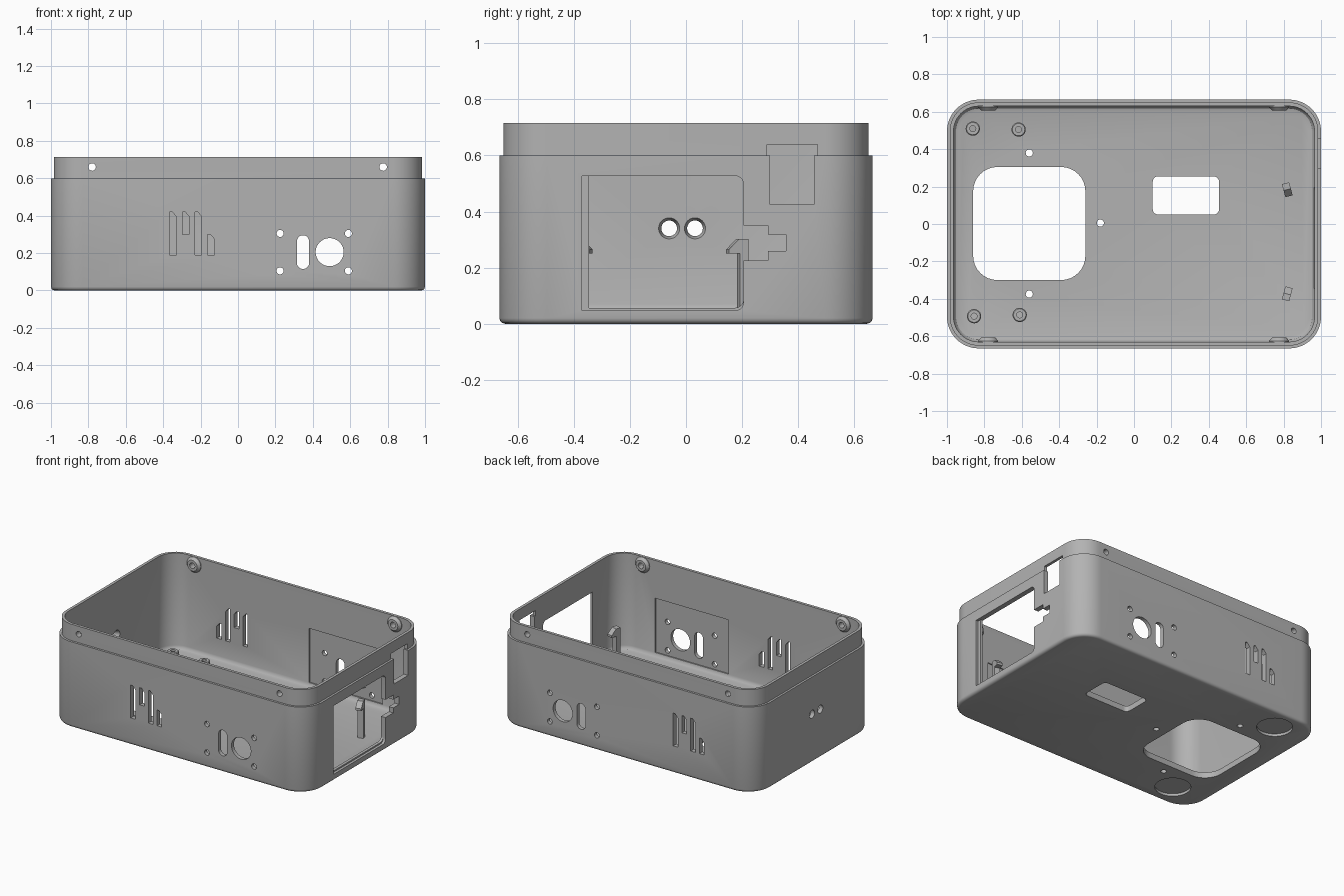
import bpy, bmesh
from math import pi, cos, sin, radians
from mathutils import Matrix, Vector

if "Cube" in bpy.data.objects:
    bpy.data.objects.remove(bpy.data.objects["Cube"])

grey = bpy.data.materials.new("plain grey")
grey.use_nodes = True
tone = (0.45, 0.45, 0.45, 1)
grey.diffuse_color = tone
grey.node_tree.nodes["Principled BSDF"].inputs["Base Color"].default_value = tone


def make(name, bm):
    bmesh.ops.recalc_face_normals(bm, faces=bm.faces)
    me = bpy.data.meshes.new(name)
    bm.to_mesh(me)
    bm.free()
    me.materials.append(grey)
    ob = bpy.data.objects.new(name, me)
    bpy.context.scene.collection.objects.link(ob)
    return ob


def place(axis, u, v, d):
    return {"x": (d, u, v), "y": (u, d, v), "z": (u, v, d)}[axis]


def rounded(u0, u1, v0, v1, r, n=8):
    """Rounded rectangle outline."""
    pts = []
    for i, (cu, cv) in enumerate([(u1 - r, v1 - r), (u0 + r, v1 - r),
                                  (u0 + r, v0 + r), (u1 - r, v0 + r)]):
        for k in range(n + 1):
            a = (i + k / n) * pi / 2
            pts.append((cu + r * cos(a), cv + r * sin(a)))
    return pts


def circle(u, v, r, n=32):
    return [(u + r * cos(2 * pi * k / n), v + r * sin(2 * pi * k / n)) for k in range(n)]


def box(u0, u1, v0, v1):
    return [(u0, v0), (u1, v0), (u1, v1), (u0, v1)]


def stack(name, loops, closed=False):
    """Bridge equal loops of 3D points, capped or closed into a ring."""
    bm = bmesh.new()
    rings = [[bm.verts.new(p) for p in loop] for loop in loops]
    pairs = list(zip(rings, rings[1:]))
    if closed:
        pairs.append((rings[-1], rings[0]))
    else:
        bm.faces.new(rings[0])
        bm.faces.new(rings[-1])
    for a, b in pairs:
        for i in range(len(a)):
            j = (i + 1) % len(a)
            bm.faces.new((a[i], a[j], b[j], b[i]))
    return make(name, bm)


def prism(name, pts, axis, d0, d1):
    return stack(name, [[place(axis, u, v, d) for u, v in pts] for d in (d0, d1)])


def tube(name, u, v, axis, profile):
    """Ring with a hole: profile is a closed list of (radius, depth)."""
    return stack(name, [[place(axis, a, b, d) for a, b in circle(u, v, r)]
                        for r, d in profile], closed=True)


# Shell: rounded tray with stepped lip, hollow inside
WALL, FLOOR, LIP, TOP = 0.035, 0.04, 0.6, 0.715
HX, HY, RAD = 1.0, 0.665, 0.17
profile = [(0.02, 0), (0.01, 0.003), (0.003, 0.01), (0, 0.02), (0, LIP), (0.015, LIP),
           (0.015, TOP), (WALL, TOP), (WALL, FLOOR + 0.03), (WALL + 0.004, FLOOR + 0.015),
           (WALL + 0.013, FLOOR + 0.005), (WALL + 0.03, FLOOR)]
case = stack("case_shell", [[(x, y, z) for x, y in
                             rounded(i - HX, HX - i, i - HY, HY - i, RAD - i, 14)]
                            for i, z in profile])

cutters = []


def cut(pts, axis, d0, d1):
    cutters.append(prism("cutter", pts, axis, d0, d1))


# Floor openings, screw holes and foot recesses
cut(rounded(-0.86, -0.26, -0.3, 0.305, 0.13), "z", -0.1, 0.1)
cut(rounded(0.1, 0.455, 0.05, 0.255, 0.03), "z", -0.1, 0.1)
for x, y in [(-0.56, 0.38), (-0.18, 0.005), (-0.56, -0.375)]:
    cut(circle(x, y, 0.019, 20), "z", -0.1, 0.1)
for x, y in [(-0.74, 0.508), (-0.733, -0.49)]:
    cut(circle(x, y, 0.115, 48), "z", -0.1, 0.018)

# Front and back wall openings
for s in (-1, 1):
    near, far = sorted((s * 0.6, s * 0.7))
    # thinned pocket behind the fan holes
    cut(box(0.11, 0.68, 0.07, 0.45), "y", *sorted((s * 0.55, s * 0.638)))
    for x in (0.225, 0.59):
        for z in (0.105, 0.305):
            cut(circle(x, z, 0.019, 20), "y", near, far)
    cut(rounded(0.315, 0.38, 0.115, 0.295, 0.032), "y", near, far)
    cut(circle(0.49, 0.205, 0.075, 48), "y", near, far)
    for x in (-0.78, 0.776):
        cut(circle(x, 0.66, 0.02, 20), "y", near, far)
    # vent slots with one clipped top corner
    for off, z0, z1 in [(0, 0.19, 0.42), (0.069, 0.3, 0.42), (0.136, 0.19, 0.42), (0.204, 0.19, 0.3)]:
        slot = [(off, z0), (off + 0.036, z0), (off + 0.036, z1 - 0.025),
                (off + 0.014, z1), (off, z1)]
        cut([(-0.366 - s * u, z) for u, z in slot], "y", near, far)

# Side window with an outer ledge, plus the stepped key slot
cut(rounded(-0.345, 0.205, 0.057, 0.527, 0.03), "x", 0.9, 1.1)
cut(box(-0.345, 0.0, 0.057, 0.527), "x", 0.9, 1.1)
cut(box(-0.37, -0.2, 0.047, 0.527), "x", 0.982, 1.1)
cut(rounded(-0.3, 0.205, 0.047, 0.4, 0.03), "x", 0.982, 1.1)
cut(box(0.15, 0.292, 0.225, 0.35), "x", 0.9, 1.1)
cut(box(0.25, 0.356, 0.26, 0.318), "x", 0.9, 1.1)
# Upper notch through wall and lip
cut(box(0.3, 0.457, 0.425, 0.62), "x", 0.9, 1.1)
cut(box(0.288, 0.468, LIP, 0.638), "x", 0.9, 1.1)

# Pair of countersunk holes in the opposite wall
for y in (-0.06, 0.032):
    cutters.append(stack("cutter", [[(d, a, b) for a, b in circle(y, 0.34, r)]
                                    for r, d in [(0.028, -1.1), (0.028, -0.99), (0.038, -0.964), (0.038, -0.9)]]))

for c in cutters:
    c.hide_render = True
    mod = case.modifiers.new("cut", "BOOLEAN")
    mod.operation, mod.solver, mod.object = "DIFFERENCE", "EXACT", c
graph = bpy.context.evaluated_depsgraph_get()
carved = bpy.data.meshes.new_from_object(case.evaluated_get(graph))
case.modifiers.clear()
case.data = carved
for c in cutters:
    bpy.data.objects.remove(c)

parts = [case]

# Floor standoffs
for x, y in [(-0.862, 0.51), (-0.617, 0.505), (-0.855, -0.493), (-0.611, -0.486)]:
    parts.append(tube("floor_standoff", x, y, "z",
                      [(0.016, FLOOR - 0.004), (0.038, FLOOR - 0.004), (0.038, 0.075),
                       (0.033, 0.08), (0.016, 0.08)]))

# Tapered screw bosses inside the lip
for s in (-1, 1):
    for x in (-0.78, 0.776):
        parts.append(tube("lip_boss", x, 0.66, "y",
                          [(0.02, s * 0.632), (0.054, s * 0.632), (0.054, s * 0.625),
                           (0.038, s * 0.607), (0.02, s * 0.607)]))

# Snap hooks standing on the floor: side profile, lean turned about z
hook = [(0, FLOOR - 0.005), (0.032, FLOOR - 0.005), (0.032, 0.25), (0.072, 0.25),
        (0.072, 0.265), (0.035, 0.302), (0, 0.302)]
for y, s, turn in [(0.218, -1, 15), (-0.408, 1, -15)]:
    ob = prism("snap_hook", [(s * u, z) for u, z in hook], "x", -0.02, 0.02)
    ob.data.transform(Matrix.Translation(Vector((0.81, y, 0))) @ Matrix.Rotation(radians(turn), 4, "Z"))
    parts.append(ob)

bpy.ops.object.select_all(action="DESELECT")
for ob in parts:
    ob.select_set(True)
bpy.context.view_layer.objects.active = case
bpy.ops.object.shade_smooth_by_angle(angle=radians(30))
